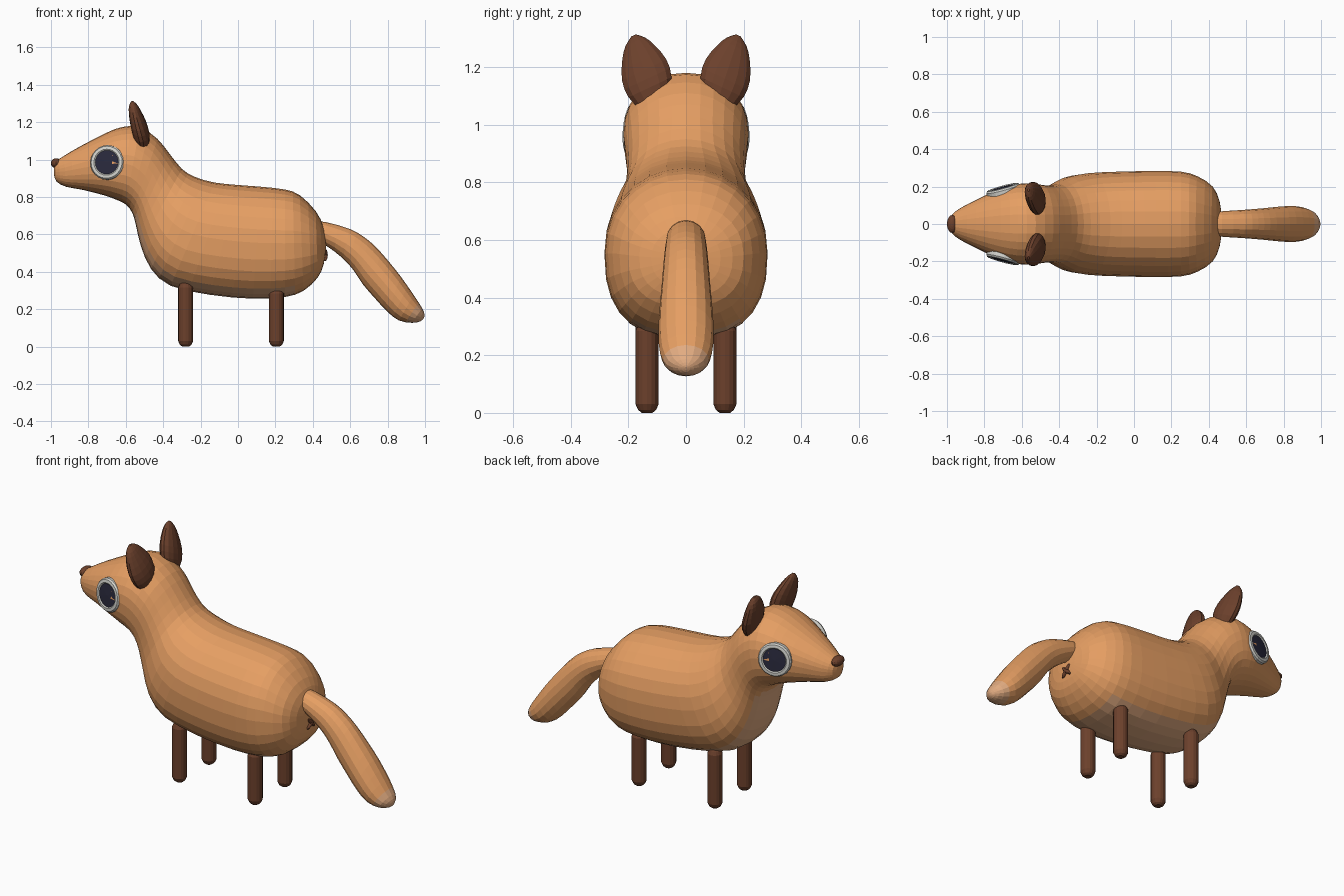
import bpy, bmesh, math
from mathutils import Vector, Matrix

if "Cube" in bpy.data.objects:
    bpy.data.objects.remove(bpy.data.objects["Cube"])


def material(name, rgb):
    m = bpy.data.materials.new(name)
    m.diffuse_color = (*rgb, 1)
    m.use_nodes = True
    m.node_tree.nodes["Principled BSDF"].inputs["Base Color"].default_value = m.diffuse_color
    return m


FUR = material("orange_fur", (0.79, 0.345, 0.125))
PALE = material("pale_fur", (0.76, 0.41, 0.22))
BROWN = material("dark_brown", (0.15, 0.052, 0.025))
WHITE = material("eye_white", (0.65, 0.65, 0.61))
BLACK = material("pupil_dark", (0.022, 0.022, 0.045))


def finish(bm, name, mats):
    bmesh.ops.recalc_face_normals(bm, faces=bm.faces)
    me = bpy.data.meshes.new(name)
    bm.to_mesh(me)
    bm.free()
    for m in mats:
        me.materials.append(m)
    ob = bpy.data.objects.new(name, me)
    bpy.context.collection.objects.link(ob)
    return ob


def smooth_rows(rows, n):
    """Catmull-Rom interpolation of rows of numbers."""
    out = []
    for i in range(len(rows) - 1):
        a, b = rows[max(i - 1, 0)], rows[i]
        c, d = rows[i + 1], rows[min(i + 2, len(rows) - 1)]
        for k in range(n):
            t = k / n
            out.append([0.5 * (2 * q + (r - p) * t + (2 * p - 5 * q + 4 * r - s) * t * t
                               + (3 * q - p - 3 * r + s) * t ** 3)
                        for p, q, r, s in zip(a, b, c, d)])
    return out + [list(rows[-1])]


def loft(name, rings, mats, sides=24, upper=2.0, lower=2.0, rule=None):
    """Skin of rings (centre, up half-axis, side half-axis); powers set the roundness."""
    bm = bmesh.new()
    loops = []
    for c, u, v in rings:
        loop = []
        for i in range(sides):
            a = 2 * math.pi * (i + 0.0) / sides
            ca, sa = math.cos(a), math.sin(a)
            e = 2 / (upper if ca > 0 else lower)
            p = c + u * math.copysign(abs(ca) ** e, ca) + v * math.copysign(abs(sa) ** e, sa)
            loop.append(bm.verts.new(p))
        loops.append(loop)
    for l0, l1 in zip(loops, loops[1:]):
        for i in range(sides):
            j = (i + 1) % sides
            f = bm.faces.new((l0[i], l0[j], l1[j], l1[i]))
            if rule:
                f.material_index = rule(f.calc_center_median(), (i + 0.5) / sides)
    bm.faces.new(loops[0])
    end = bm.faces.new(loops[-1])
    if rule:
        end.material_index = rule(end.calc_center_median(), 0)
    return finish(bm, name, mats)


def profile_rings(rows, n):
    """Rows: top x, top z, bottom x, bottom z, half width."""
    rings = []
    for tx, tz, bx, bz, w in smooth_rows(rows, n):
        t, b = Vector((tx, 0, tz)), Vector((bx, 0, bz))
        rings.append(((t + b) / 2, (t - b) / 2, Vector((0, w, 0))))
    return rings


# head, neck and trunk in one skin, with pale chest and belly
BODY = [(-.985, .94, -.984, .92, .008), (-.977, .985, -.97, .882, .05),
        (-.93, 1.02, -.92, .855, .087), (-.845, 1.07, -.83, .838, .132),
        (-.71, 1.14, -.72, .81, .190), (-.62, 1.174, -.65, .785, .212),
        (-.525, 1.174, -.60, .76, .217), (-.43, 1.11, -.565, .715, .21),
        (-.365, 1.03, -.545, .645, .205), (-.30, .95, -.52, .54, .215),
        (-.23, .907, -.465, .415, .25), (-.125, .877, -.36, .325, .272),
        (0, .864, -.15, .277, .280), (.12, .855, .08, .256, .283),
        (.25, .84, .25, .265, .28), (.33, .81, .35, .298, .255),
        (.415, .725, .427, .37, .2), (.458, .64, .458, .44, .12),
        (.470, .56, .470, .52, .03)]
loft("body_and_head", profile_rings(BODY, 2), [FUR, PALE], 28, 2.1, 2.5,
     lambda c, a: int(abs(a - 0.5) < 0.11 and -0.57 < c.x < 0.3 and c.z < 0.72))

# tail with pale tip
TAIL = [(.40, .67, .40, .56, .06), (.47, .666, .47, .54, .068),
        (.595, .63, .56, .472, .075), (.665, .592, .62, .405, .08),
        (.73, .54, .67, .33, .085), (.80, .462, .735, .255, .092),
        (.87, .375, .80, .185, .096), (.94, .275, .86, .14, .09),
        (.985, .205, .93, .127, .065), (.996, .175, .975, .135, .028),
        (.996, .16, .990, .148, .006)]
loft("tail", profile_rings(TAIL, 2), [FUR, PALE], 16,
     rule=lambda c, a: int(c.x - 0.5 * c.z > 0.83))

# legs: rods with rounded feet
for lx, top, label in ((-0.28, 0.345, "front"), (0.205, 0.315, "hind")):
    for s, side in ((-1, "right"), (1, "left")):
        rows = [(0, .018), (.01, .031), (.03, .04), (top - .03, .04),
                (top - .01, .031), (top, .018)]
        loft(f"{label}_leg_{side}",
             [(Vector((lx, s * .135, z)), Vector((r, 0, 0)), Vector((0, r, 0)))
              for z, r in rows], [BROWN], 16)

# ears: leaf shapes leaning outward; rows: centre xyz, half thickness, half width
EAR = [(-.51, .11, 1.075, .035, .055), (-.517, .125, 1.13, .045, .085),
       (-.532, .145, 1.19, .044, .088), (-.55, .165, 1.25, .034, .064),
       (-.56, .177, 1.288, .022, .038), (-.564, .182, 1.31, .006, .008)]
for s, side in ((-1, "right"), (1, "left")):
    loft(f"ear_{side}",
         [(Vector((x, s * y, z)), Vector((t, 0, 0)), Vector((0, s * .9 * w, -.42 * w)))
          for x, y, z, t, w in smooth_rows(EAR, 2)], [BROWN], 14)

# eyes: pale rim around a dark disc; rows: radius, height
RIM = [(.093, -.045), (.093, .000), (.086, .009), (.070, .011), (.064, .006), (.001, .009)]
for s, side in ((-1, "right"), (1, "left")):
    n = Vector((-.27, s, .10)).normalized()
    u = n.cross(Vector((0, 0, 1))).normalized()
    v = n.cross(u)
    at = Vector((-.70, s * .188, .985))
    loft(f"eye_{side}", [(at + n * h, u * r, v * r) for r, h in RIM], [WHITE, BLACK], 24,
         rule=lambda c, a, at=at, n=n: int(
             (c - at - n * (c - at).dot(n)).length < .055))


def ellipsoid(name, loc, size, tilt=0.0):
    bm = bmesh.new()
    bmesh.ops.create_uvsphere(
        bm, u_segments=16, v_segments=10, radius=1,
        matrix=Matrix.Translation(loc) @ Matrix.Rotation(tilt, 4, 'X')
        @ Matrix.Diagonal((*size, 1)))
    return finish(bm, name, [BROWN])


# nose, and small crossed mark under the tail
ellipsoid("nose", (-.972, 0, .98), (.028, .048, .027))
for k, tilt in enumerate((-math.pi / 4, math.pi / 4)):
    ellipsoid(f"rump_mark_{k + 1}", (.466, 0, .49), (.014, .045, .011), tilt)
